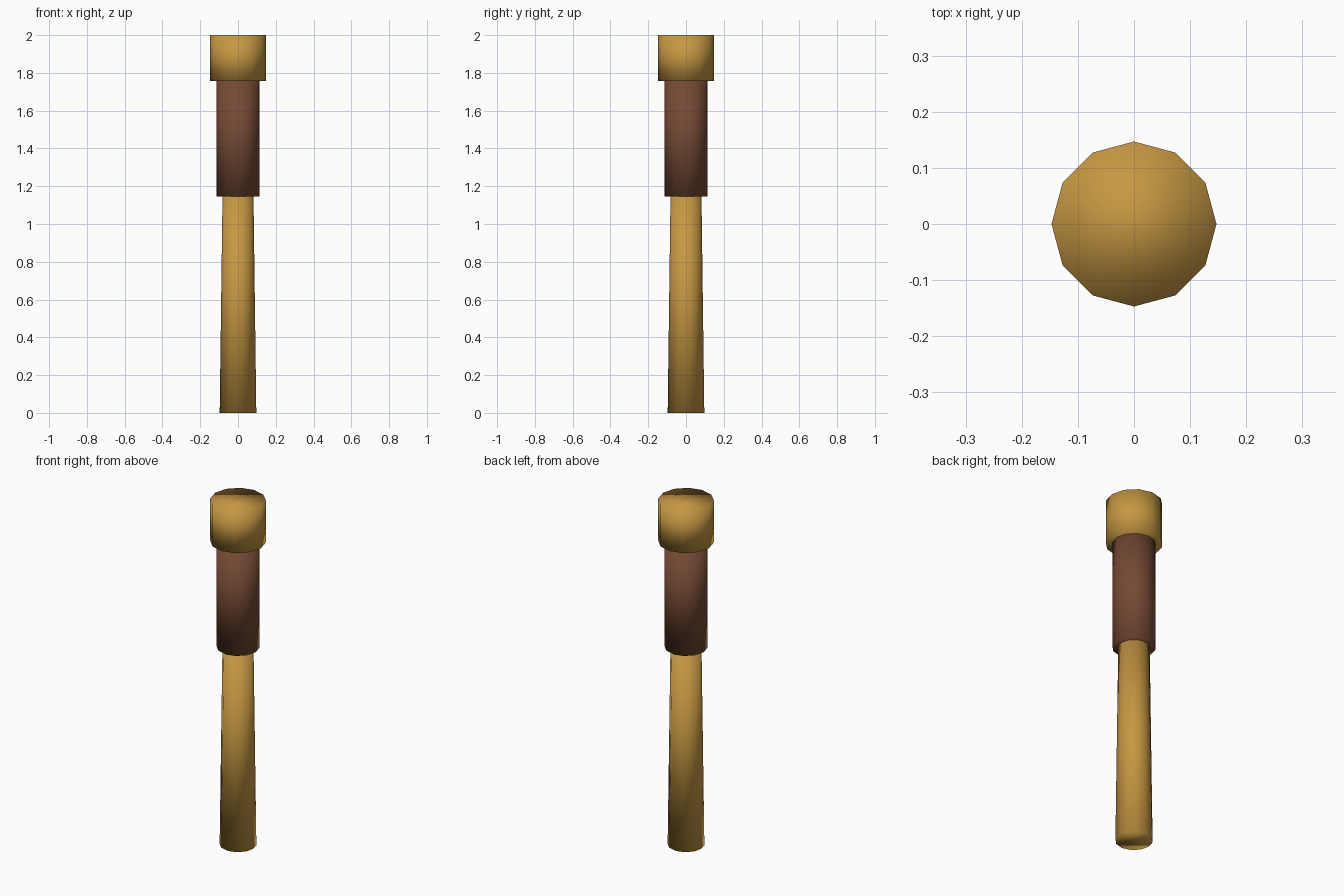
import bpy

cube = bpy.data.objects.get("Cube")
if cube:
    bpy.data.objects.remove(cube, do_unlink=True)

SIDES = 12


def make_material(name, rgb):
    mat = bpy.data.materials.new(name)
    mat.use_nodes = True
    mat.diffuse_color = (*rgb, 1)
    mat.node_tree.nodes["Principled BSDF"].inputs["Base Color"].default_value = (*rgb, 1)
    return mat


def add_section(name, bottom, top, r_bottom, r_top, mat):
    """Capped, smooth-shaded round section between two heights."""
    bpy.ops.mesh.primitive_cone_add(
        vertices=SIDES, radius1=r_bottom, radius2=r_top,
        depth=top - bottom, location=(0, 0, (bottom + top) / 2))
    obj = bpy.context.object
    obj.name = name
    obj.data.materials.append(mat)
    bpy.ops.object.shade_smooth()
    return obj


gold = make_material("golden_wood", (0.56, 0.31, 0.055))
brown = make_material("brown_leather", (0.175, 0.067, 0.034))

# Tapered shaft, sleeve around its upper part, and the wide end cap
add_section("shaft", 0, 1.15, 0.097, 0.082, gold)
add_section("grip_sleeve", 1.145, 1.76, 0.113, 0.113, brown)
add_section("end_cap", 1.757, 2.0, 0.147, 0.147, gold)
